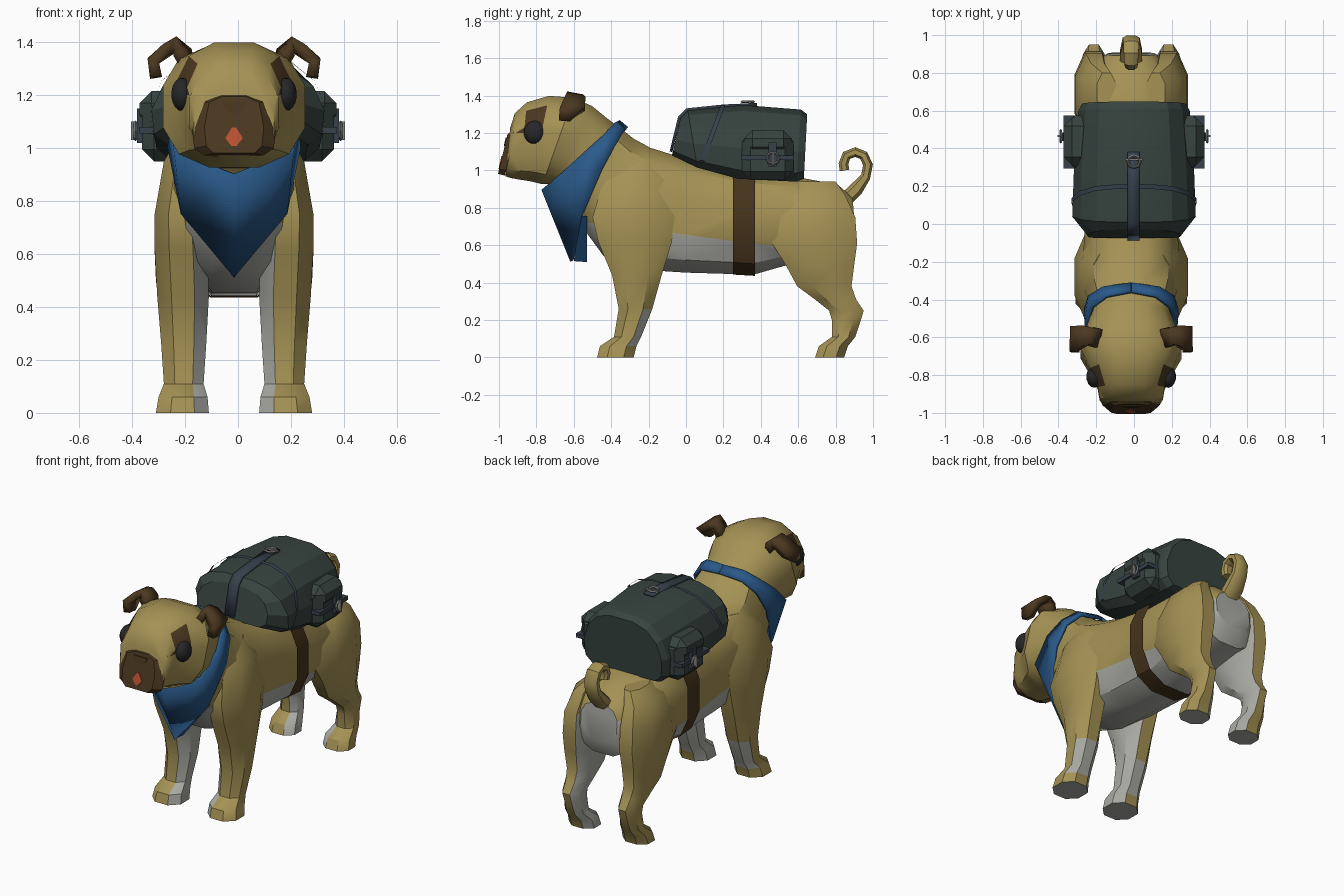
import bpy, bmesh, math
from mathutils import Vector as V

if "Cube" in bpy.data.objects:
    bpy.data.objects.remove(bpy.data.objects["Cube"])

CX = -0.015  # the dog's middle plane


def mat(name, *c):
    m = bpy.data.materials.new(name)
    m.diffuse_color = (*c, 1)
    m.use_nodes = True
    m.node_tree.nodes["Principled BSDF"].inputs["Base Color"].default_value = m.diffuse_color
    return m


GOLD = mat("golden fur", .375, .287, .09)
WHITE = mat("pale fur", .40, .40, .37)
BROWN = mat("brown fur", .07, .039, .014)
STRAP = mat("brown leather", .062, .034, .012)
BLUE = mat("blue cloth", .023, .102, .255)
GREEN = mat("dark green canvas", .038, .057, .05)
SLATE = mat("slate webbing", .037, .053, .072)
METAL = mat("grey metal", .22, .22, .21)
BLACK = mat("black eye", .02, .02, .022)
RED = mat("tongue red", .5, .085, .03)


def finish(name, bm, mats, rule=None, angle=35):
    bmesh.ops.recalc_face_normals(bm, faces=bm.faces)
    bm.normal_update()
    if rule:
        for f in bm.faces:
            f.material_index = rule(f.calc_center_median(), f.normal)
    me = bpy.data.meshes.new(name)
    bm.to_mesh(me)
    bm.free()
    for m in mats:
        me.materials.append(m)
    ob = bpy.data.objects.new(name, me)
    bpy.context.collection.objects.link(ob)
    bpy.ops.object.select_all(action='DESELECT')
    ob.select_set(True)
    bpy.context.view_layer.objects.active = ob
    bpy.ops.object.shade_smooth_by_angle(angle=math.radians(angle))
    return ob


def loft(rings, caps=True):
    bm = bmesh.new()
    vs = [[bm.verts.new(p) for p in r] for r in rings]
    n = len(vs[0])
    for a, b in zip(vs, vs[1:]):
        for i in range(n):
            bm.faces.new((a[i], a[(i + 1) % n], b[(i + 1) % n], b[i]))
    if caps:
        bm.faces.new(vs[0])
        bm.faces.new(vs[-1])
    return bm


def section(ty, tz, by, bz, hw, n=12, p=.8):
    """Rounded ring from a top point to a bottom point."""
    out = []
    for i in range(n):
        a = (i + .5) * 2 * math.pi / n
        c, s = math.cos(a), math.sin(a)
        u = math.copysign(abs(c) ** p, c)
        v = math.copysign(abs(s) ** p, s)
        out.append(V((CX + hw * u, (ty + by) / 2 + (ty - by) / 2 * v, (tz + bz) / 2 + (tz - bz) / 2 * v)))
    return out


def sheet(name, rows, material, thick, angle=20):
    """Grid of points turned into cloth of even thickness."""
    bm = bmesh.new()
    vs = [[bm.verts.new(p) for p in r] for r in rows]
    for a, b in zip(vs, vs[1:]):
        for i in range(len(a) - 1):
            bm.faces.new((a[i], a[i + 1], b[i + 1], b[i]))
    ob = finish(name, bm, [material], angle=angle)
    m = ob.modifiers.new("thickness", 'SOLIDIFY')
    m.thickness, m.offset = thick, 0
    return ob


def box(name, x, y, z, material, bevel=0.0):
    bm = bmesh.new()
    bmesh.ops.create_cube(bm, size=1)
    for v in bm.verts:
        v.co = [(r[0] + r[1]) / 2 + c * (r[1] - r[0]) for r, c in zip((x, y, z), v.co)]
    if bevel:
        bmesh.ops.bevel(bm, geom=bm.edges[:], offset=bevel, segments=1, affect='EDGES')
    return finish(name, bm, [material])


# body, neck and head in one skin
bm = loft([section(*r) for r in [
    (.89, .86, .91, .62, .13), (.81, .93, .86, .52, .21), (.6, .97, .55, .49, .27),
    (.35, 1.0, .36, .435, .25), (0, 1.07, 0, .445, .25), (-.19, 1.13, -.24, .46, .265),
    (-.28, 1.18, -.44, .53, .255), (-.35, 1.235, -.55, .68, .23), (-.42, 1.285, -.62, .84, .222),
    (-.5, 1.35, -.69, .92, .25), (-.6, 1.395, -.77, .92, .275), (-.73, 1.405, -.83, .935, .225),
    (-.85, 1.37, -.89, .945, .182), (-.915, 1.31, -.94, .955, .172), (-.94, 1.23, -.965, .965, .155)]])


def cut(bm, co, no, pred):
    fs = [f for f in bm.faces if pred(f.calc_center_median())]
    geom = fs + list({e for f in fs for e in f.edges}) + list({v for f in fs for v in f.verts})
    bmesh.ops.bisect_plane(bm, geom=geom, plane_co=co, plane_no=no)


cut(bm, (0, 0, .655), (0, .125, 1), lambda c: c.z < .95 and -.62 < c.y < .9)
cut(bm, (0, 0, 1.2), (0, 0, 1), lambda c: c.y < -.7)


def fur(c, n):
    if c.z + .125 * c.y < .655 and c.y > -.62 or n.y > .75 and c.y > .8:
        return 1
    return 2 if -.89 < c.y < -.73 and 1.2 < c.z < 1.345 and abs(c.x - CX) > .13 else 0


finish("body_and_head", bm, [GOLD, WHITE, BROWN], fur)

# legs: z, front y, back y, inner x, outer x
FRONT = [(0, -.475, -.28, .095, .295), (.06, -.46, -.265, .1, .285), (.11, -.385, -.24, .115, .265),
         (.26, -.36, -.18, .105, .275), (.44, -.395, -.13, .095, .29), (.62, -.47, -.075, .1, .3),
         (.75, -.5, -.06, .11, .3), (.95, -.44, -.1, .1, .265), (1.06, -.36, -.16, .08, .2)]
HIND = [(0, .69, .845, .1, .28), (.06, .71, .865, .105, .275), (.11, .78, .905, .13, .26),
        (.2, .78, .935, .14, .25), (.25, .765, .95, .14, .255), (.31, .69, .91, .13, .265),
        (.38, .595, .885, .12, .28), (.5, .53, .9, .11, .295), (.61, .46, .915, .1, .3),
        (.75, .47, .905, .1, .295), (.87, .54, .85, .1, .255), (.94, .6, .8, .08, .18)]
for side, s in (("left", -1), ("right", 1)):
    for part, rows in (("front_leg", FRONT), ("hind_leg", HIND)):
        rings = []
        for z, y0, y1, x0, x1 in rows:
            a, b, mx, my = (x1 - x0) / 2, (y1 - y0) / 2, (x0 + x1) / 2, (y0 + y1) / 2
            pts = [(1, -.45), (1, .45), (.45, 1), (-.45, 1), (-1, .45), (-1, -.45), (-.45, -1), (.45, -1)]
            rings.append([V((CX + s * (mx + a * u), my + b * v, z)) for u, v in pts])

        def coat(c, n, s=s, front=part == "front_leg"):
            inner = n.x * s < -.3 and c.z < .72
            heel = front and n.y > .5 and .03 < c.z < .25
            return int(inner or heel or n.z < -.8 and c.z < .01)
        finish(f"{part}_{side}", loft(rings), [GOLD, WHITE], coat)

    # folded ear
    rows = [[(.175, -.645, 1.30), (.165, -.56, 1.30)], [(.21, -.65, 1.36), (.18, -.55, 1.365)],
            [(.222, -.635, 1.40), (.205, -.55, 1.385)], [(.255, -.65, 1.375), (.24, -.54, 1.375)],
            [(.305, -.675, 1.33), (.305, -.54, 1.33)], [(.295, -.68, 1.27), (.295, -.62, 1.265)]]
    sheet(f"ear_{side}", [[(CX + s * x, y, z) for x, y, z in r] for r in rows], BROWN, .045)

    # eye
    bm = bmesh.new()
    bmesh.ops.create_uvsphere(bm, u_segments=14, v_segments=9, radius=1)
    for v in bm.verts:
        v.co = (CX + s * .196 + v.co.x * .042, -.808 + v.co.y * .06, 1.203 + v.co.z * .063)
    finish(f"eye_{side}", bm, [BLACK])

# muzzle, nose and tongue follow one sloping front plane


def face_plate(name, pts, material, depth, kx, kz, lift=0.0):
    rings = []
    for sx, sz, d in ((1, 1, depth), (kx, kz, 0)):
        rings.append([V((CX + x * sx, -.955 - (1.2 - z) * .22 - lift + d, 1.09 + (z - 1.09) * sz)) for x, z in pts])
    return finish(name, loft(rings), [material])


face_plate("muzzle", [(-.135, 1.18), (-.06, 1.205), (.06, 1.205), (.135, 1.18), (.16, 1.08), (.15, 1.0),
                      (.11, .972), (-.11, .972), (-.15, 1.0), (-.16, 1.08)], BROWN, .038, .7, .92)
face_plate("nose", [(-.05, 1.175), (.05, 1.175), (.035, 1.145), (0, 1.13), (-.035, 1.145)], STRAP, .008, 1, 1, .004)
face_plate("tongue", [(-.033, 1.038), (-.008, 1.078), (.008, 1.078), (.033, 1.038), (.01, 1.008), (-.01, 1.008)],
           RED, .008, 1, 1, .005)

# curled tail swept along its path
path = [(.84, .83), (.91, .90), (.96, .965), (.973, 1.03), (.95, 1.08), (.905, 1.098), (.858, 1.08),
        (.842, 1.035), (.848, 1.0)]
rings = []
for i, (y, z) in enumerate(path):
    a, b = path[max(i - 1, 0)], path[min(i + 1, len(path) - 1)]
    t = V((0, b[0] - a[0], b[1] - a[1])).normalized()
    n = V((0, -t.z, t.y))
    h, w = (.038, .058) if i < 2 else (.026, .054 - .003 * i)
    rings.append([V((CX, y, z)) + V((u * w, 0, 0)) + n * v * h
                  for u, v in ((1, -.5), (1, .5), (.5, 1), (-.5, 1), (-1, .5), (-1, -.5), (-.5, -1), (.5, -1))])
finish("tail", loft(rings), [GOLD])

# neckerchief: upper and lower edges of one half, mirrored
up = [(0, -.36, 1.262), (.13, -.385, 1.25), (.205, -.44, 1.19), (.238, -.53, 1.11), (.218, -.665, .985), (0, -.765, .9)]
low = [(0, -.315, 1.225), (.145, -.335, 1.205), (.22, -.38, 1.13), (.242, -.45, 1.0), (.195, -.56, .755), (0, -.61, .515)]
loop = [[(CX + s * x, y, z) for x, y, z in e] for e in (up, low) for s in (1, -1)]
rows = [loop[0] + loop[1][-2:0:-1] + loop[0][:1], loop[2] + loop[3][-2:0:-1] + loop[2][:1]]
sheet("neckerchief", rows, BLUE, .018, 3)
finish("neckerchief_tip", loft([[(CX + x, y, z) for x, y, z in r] for r in (
    [(-.19, -.565, .755), (0, -.6, .515), (.19, -.565, .755)],
    [(-.19, -.53, .755), (0, -.53, .51), (.19, -.53, .755)])]), [BLUE])

# belly strap
finish("belly_strap", loft([section(.25, 1.04, .25, .435, .262), section(.37, 1.02, .37, .428, .262)], False), [STRAP])

# backpack
PROFILE = [(.8, 0), (.97, .12), (1, .42), (.87, .72), (.62, .92), (.3, 1)]


def pack(ty, tz, by, bz, hw):
    half = [(hw * u, by + (ty - by) * t, bz + (tz - bz) * t) for u, t in PROFILE]
    return [V(p) for p in half] + [V((-x, y, z)) for x, y, z in reversed(half)]


finish("backpack", loft([pack(*r) for r in [
    (-.03, 1.28, -.075, 1.08, .25), (.01, 1.32, .06, 1.015, .327), (.3, 1.35, .28, .955, .318),
    (.615, 1.325, .59, .94, .295), (.648, 1.30, .63, .955, .275)]]), [GREEN], angle=20)
finish("flap_trim", loft([pack(.185, 1.347, .06, 1.015, .331), pack(.21, 1.35, .085, 1.01, .331)], False), [SLATE])
sheet("top_strap", [[(-.035, y, z), (.03, y, z)] for y, z in
                    ((-.08, 1.1), (-.036, 1.283), (.005, 1.325), (.2, 1.345), (.38, 1.353))], SLATE, .015)


def ring_buckle(name, loc, rot):
    bpy.ops.mesh.primitive_torus_add(major_segments=8, minor_segments=4, major_radius=.032, minor_radius=.007,
                                     location=loc, rotation=rot)
    ob = bpy.context.object
    ob.name = name
    ob.data.materials.append(METAL)


ring_buckle("top_buckle", (0, .33, 1.367), (0, 0, 0))
box("top_buckle_pin", (-.045, .045), (.335, .347), (1.358, 1.372), METAL)
for side, s in (("left", -1), ("right", 1)):
    def span(a, b):
        return sorted((s * a, s * b))
    box(f"pocket_{side}", span(.2, .362), (.3, .575), (.95, 1.2), GREEN, .045)
    box(f"pocket_flap_{side}", span(.22, .372), (.31, .565), (1.08, 1.215), GREEN, .045)
    box(f"pocket_strap_{side}", span(.3, .374), (.295, .575), (1.055, 1.08), SLATE)
    box(f"pocket_tab_{side}", span(.3, .382), (.44, .485), (1.02, 1.15), SLATE)
    ring_buckle(f"pocket_buckle_{side}", (s * .388, .465, 1.065), (0, math.pi / 2, 0))
    box(f"pocket_buckle_pin_{side}", span(.38, .405), (.46, .47), (1.03, 1.1), METAL)
